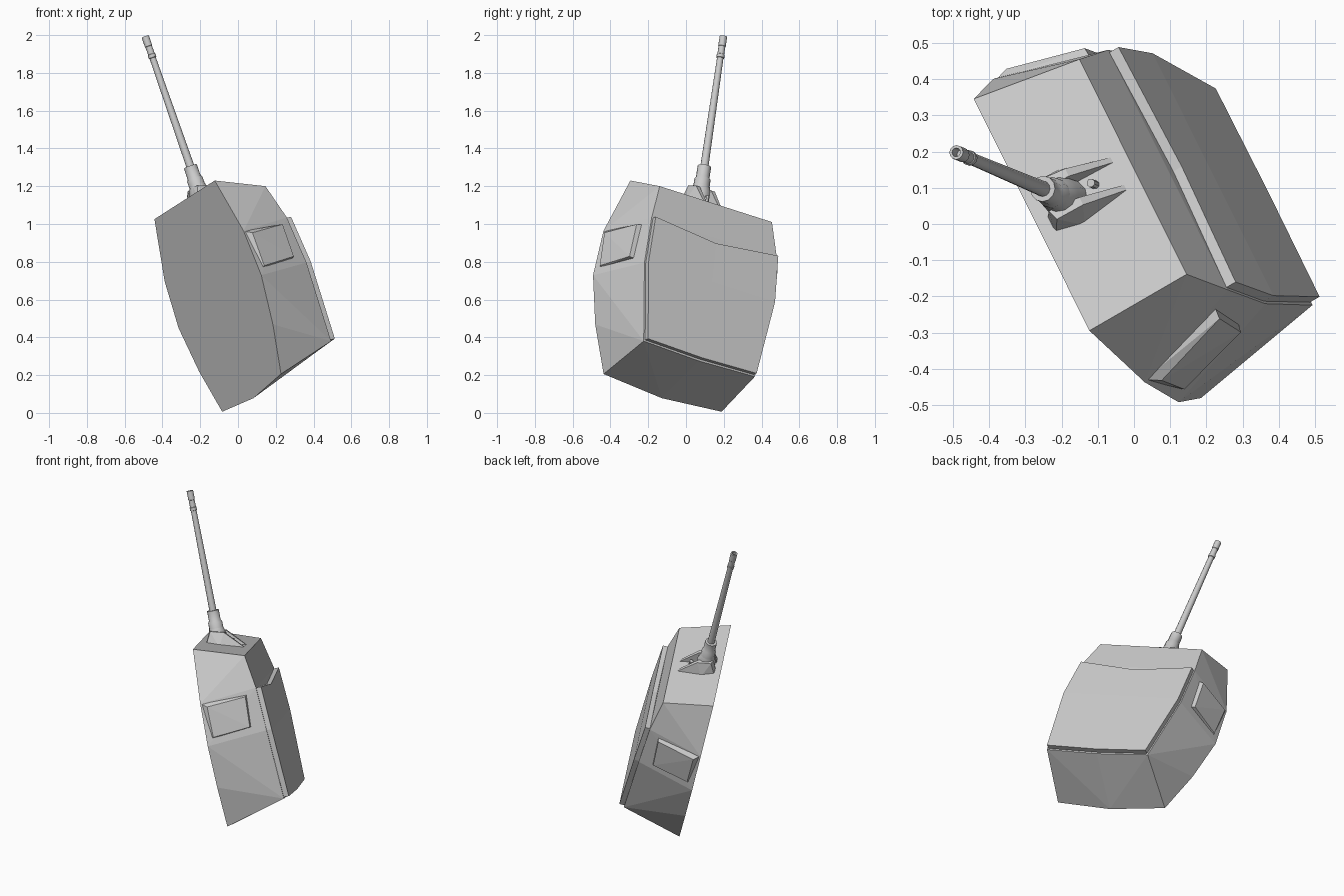
import bpy, bmesh
from mathutils import Matrix, Vector

cube = bpy.data.objects.get("Cube")
if cube:
    bpy.data.objects.remove(cube, do_unlink=True)

# One grey for everything
grey = bpy.data.materials.new("light_grey")
grey.use_nodes = True
colour = (0.6, 0.6, 0.6, 1)
grey.diffuse_color = colour
grey.node_tree.nodes["Principled BSDF"].inputs["Base Color"].default_value = colour

# Turret frame: x across, y towards the muzzle, z up through the roof
fwd = Vector((-0.325, 0.137, 0.936)).normalized()
side = Vector((-0.431, 0.861, -0.269))
side = (side - fwd * side.dot(fwd)).normalized()
up = side.cross(fwd)
frame = Matrix((side, fwd, up)).transposed().to_4x4()
frame.translation = (0.072, -0.124, 0.106)


def finish(name, bm, smooth=False):
    bmesh.ops.recalc_face_normals(bm, faces=bm.faces)
    mesh = bpy.data.meshes.new(name)
    bm.to_mesh(mesh)
    bm.free()
    mesh.transform(frame)
    mesh.materials.append(grey)
    obj = bpy.data.objects.new(name, mesh)
    bpy.context.collection.objects.link(obj)
    if smooth:
        bpy.ops.object.select_all(action='DESELECT')
        obj.select_set(True)
        bpy.context.view_layer.objects.active = obj
        bpy.ops.object.shade_smooth_by_angle(angle=0.7)
    return obj


def hull(name, points):
    bm = bmesh.new()
    for p in points:
        bm.verts.new(p)
    res = bmesh.ops.convex_hull(bm, input=bm.verts)
    junk = [g for g in res["geom_interior"] if isinstance(g, bmesh.types.BMVert)]
    bmesh.ops.delete(bm, geom=junk, context='VERTS')
    bmesh.ops.dissolve_limit(bm, angle_limit=0.01, verts=bm.verts, edges=bm.edges)
    return finish(name, bm)


def mirrored(points, s):
    return [(s * x, y, z) for x, y, z in points]


def lathe(name, profile, height, sides=12):
    """Spin (radius, y) pairs about the gun axis."""
    bm = bmesh.new()
    verts = [bm.verts.new((r, y, 0)) for r, y in profile]
    edges = [bm.edges.new(pair) for pair in zip(verts, verts[1:])]
    bmesh.ops.spin(bm, geom=verts + edges, axis=(0, 1, 0), cent=(0, 0, 0),
                   angle=6.2831853, steps=sides)
    bmesh.ops.remove_doubles(bm, verts=bm.verts, dist=0.0005)
    bmesh.ops.translate(bm, verts=bm.verts, vec=(0, 0, height))
    return finish(name, bm, True)


# Faceted hull of the turret: wide floor, sides leaning in to the roof
floor = [(0, -.03, 0), (.363, 0, 0), (.455, .254, 0), (.51, .516, 0),
         (.487, .773, 0), (.372, 1.092, 0)]
shoulder = [(0, .094, .366), (.342, .106, .366), (.397, .538, .350),
            (.385, .8, .334), (.345, .998, .296)]
hull("turret_body", mirrored(floor + shoulder, 1) + mirrored(floor + shoulder, -1))

# Raised roof plate with a notched front edge
bm = bmesh.new()
rows = []
for half, edge_y, mid_y, z in [(.334, .115, .105, .397), (.389, .538, .538, .381),
                               (.377, .8, .76, .364)]:
    rows.append([bm.verts.new((s * half, edge_y if s else mid_y, z)) for s in (-1, 0, 1)])
for a, b in zip(rows, rows[1:]):
    for i in range(2):
        bm.faces.new((a[i], a[i + 1], b[i + 1], b[i]))
ext = bmesh.ops.extrude_face_region(bm, geom=bm.faces[:], use_keep_orig=True)
lower = [g for g in ext["geom"] if isinstance(g, bmesh.types.BMVert)]
bmesh.ops.translate(bm, verts=lower, vec=(0, 0, -.034))
finish("roof_plate", bm)

# Side boxes and mantlet cheeks, one per side
box = [(.434, .763, .268), (.445, .58, .262), (.5, .563, .042), (.5, .75, .04),
       (.38, .775, .275), (.38, .57, .27), (.49, .555, .03), (.48, .773, .002)]
cheek = [(.078, 1.04, .02), (.088, 1.04, .11), (.052, 1.01, .255),
         (.02, 1.04, .02), (.036, 1.01, .255),
         (.03, 1.14, .06), (.062, 1.14, .07), (.058, 1.12, .15), (.034, 1.12, .15)]
for label, s in (("left", 1), ("right", -1)):
    hull(label + "_side_box", mirrored(box, s))
    hull(label + "_mantlet_cheek", mirrored(cheek, s))

# Gun: mantlet core, sleeve, tapered barrel and muzzle rings
gun_z = .1
lathe("mantlet_core", [(0, 1.0), (.058, 1.0), (.055, 1.11), (.043, 1.15), (0, 1.15)], gun_z)
lathe("gun_sleeve", [(0, 1.1), (.043, 1.1), (.043, 1.185), (.036, 1.195),
                     (.036, 1.257), (0, 1.257)], gun_z)
lathe("gun_barrel", [(0, 1.2), (.022, 1.2), (.017, 1.87), (.021, 1.872), (.021, 1.89),
                     (.018, 1.892), (.018, 1.935), (.02, 1.937), (.02, 1.992),
                     (.012, 1.992), (.012, 1.95), (0, 1.95)], gun_z)
# Small sight tube between the cheeks
lathe("sight_tube", [(0, 1.0), (.012, 1.0), (.012, 1.07), (0, 1.07)], .185, 8)
